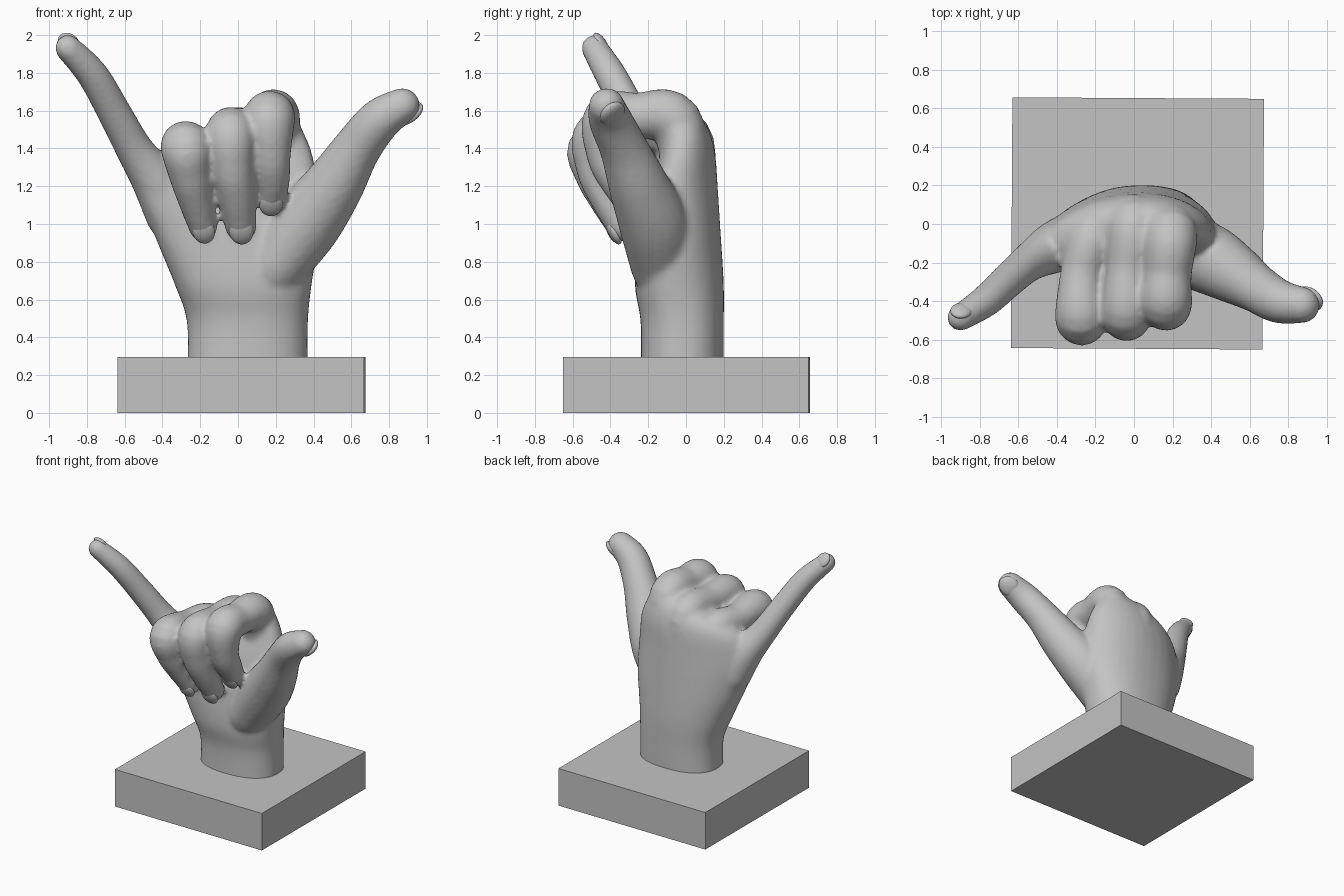
import bpy, bmesh, math
from mathutils import Vector, Matrix

cube = bpy.data.objects.get("Cube")
if cube:
    bpy.data.objects.remove(cube, do_unlink=True)

grey = bpy.data.materials.new("plain_grey")
grey.use_nodes = True
grey.diffuse_color = (0.55, 0.55, 0.55, 1)
grey.node_tree.nodes["Principled BSDF"].inputs["Base Color"].default_value = grey.diffuse_color


def make_object(name, bm):
    mesh = bpy.data.meshes.new(name)
    bm.to_mesh(mesh)
    bm.free()
    mesh.materials.append(grey)
    obj = bpy.data.objects.new(name, mesh)
    bpy.context.collection.objects.link(obj)
    return obj


def spline(keys, steps):
    """Smooth path through keys of any dimension."""
    pts = [keys[0]] + keys + [keys[-1]]
    out = []
    for a, b, c, d in zip(pts, pts[1:], pts[2:], pts[3:]):
        for i in range(steps):
            t = i / steps
            out.append([0.5 * (2 * q + (r - p) * t + (2 * p - 5 * q + 4 * r - s) * t ** 2
                               + (3 * q - p - 3 * r + s) * t ** 3)
                        for p, q, r, s in zip(a, b, c, d)])
    return out + [list(keys[-1])]


def loft(bm, outlines):
    """Closed skin over a stack of outlines."""
    rings = [[bm.verts.new(p) for p in outline] for outline in outlines]
    for low, high in zip(rings, rings[1:]):
        for i in range(len(low)):
            j = (i + 1) % len(low)
            bm.faces.new((low[i], low[j], high[j], high[i]))
    bm.faces.new(rings[0][::-1])
    bm.faces.new(rings[-1])


def add_digit(bm, keys, sides=20):
    """Tapering limb with round ends; keys are x, y, z, radius."""
    path = [(Vector(p[:3]), p[3]) for p in spline(keys, 6)]
    count = len(path)
    stations = [(c, r, (path[min(i + 1, count - 1)][0] - path[max(i - 1, 0)][0]).normalized())
                for i, (c, r) in enumerate(path)]

    def cap(station, sign):
        c, r, t = station
        angles = [math.radians(a) for a in (20, 40, 60, 80)]
        return [(c + t * sign * r * math.sin(a), r * math.cos(a), t) for a in angles]

    stations = cap(stations[0], -1)[::-1] + stations + cap(stations[-1], 1)
    outlines = []
    for c, r, t in stations:
        u = (Vector((1, 0, 0)) - t * t.x).normalized()
        v = t.cross(u)
        angles = [2 * math.pi * i / sides for i in range(sides)]
        outlines.append([c + r * (u * math.cos(a) + v * math.sin(a)) for a in angles])
    loft(bm, outlines)


def add_palm(bm, keys, sides=40):
    """Loft of oval sections; keys are z, x min, x max, y min, y max, bend."""
    outlines = []
    for z, x0, x1, y0, y1, bend in spline(keys, 5):
        outline = []
        for i in range(sides):
            a = 2 * math.pi * i / sides
            c, s = math.cos(a), math.sin(a)
            x = (x0 + x1) / 2 + (x1 - x0) / 2 * math.copysign(abs(c) ** 0.85, c)
            y = (y0 + y1) / 2 + (y1 - y0) / 2 * math.copysign(abs(s) ** 0.85, s)
            outline.append((x, y - bend * (x - 0.08) ** 2, z))
        outlines.append(outline)
    loft(bm, outlines)


def add_nail(name, keys, facing):
    """Thin curved nail at the end of a digit."""
    end, prev = Vector(keys[-1][:3]), Vector(keys[-2][:3])
    r = keys[-1][3]
    along = (end - prev).normalized()
    up = Vector(facing)
    up = (up - along * up.dot(along)).normalized()
    side = along.cross(up)
    centre = end + up * r * 0.66 + along * r * 0.05
    turn = Matrix((side, along, up)).transposed().to_4x4()
    bm = bmesh.new()
    bmesh.ops.create_uvsphere(bm, u_segments=24, v_segments=12, radius=r,
                              matrix=Matrix.Translation(centre) @ turn
                              @ Matrix.Diagonal((0.76, 0.9, 0.36, 1)))
    make_object(name, bm).data.shade_smooth()


# Plinth, turned very slightly
bm = bmesh.new()
bmesh.ops.create_cube(bm, size=1, matrix=Matrix.Translation((0.018, 0.003, 0.148))
                      @ Matrix.Rotation(-0.006, 4, 'Z') @ Matrix.Diagonal((1.305, 1.3, 0.296, 1)))
make_object("plinth", bm)

# Wrist and palm sections
palm = [(0.2, -0.27, 0.37, -0.24, 0.2, 0),
        (0.48, -0.27, 0.37, -0.24, 0.2, 0),
        (0.68, -0.335, 0.39, -0.27, 0.2, 0.1),
        (0.95, -0.445, 0.43, -0.25, 0.185, 0.25),
        (1.2, -0.52, 0.42, -0.2, 0.17, 0.4),
        (1.38, -0.42, 0.39, -0.14, 0.155, 0.4),
        (1.5, -0.18, 0.34, -0.12, 0.12, 0.3),
        (1.58, 0.03, 0.3, -0.1, 0.07, 0.3)]

# Folded and outstretched digits, each with the way its nail faces
digits = {
    "index": ([(0.17, 0.01, 1.2, 0.12), (0.19, -0.055, 1.545, 0.14), (0.175, -0.26, 1.57, 0.125),
               (0.165, -0.41, 1.55, 0.138), (0.175, -0.42, 1.36, 0.105),
               (0.18, -0.37, 1.24, 0.095), (0.175, -0.31, 1.14, 0.084)], (0, -1, -0.2)),
    "middle": ([(-0.02, 0.03, 1.15, 0.12), (0.0, 0.0, 1.46, 0.135), (-0.03, -0.24, 1.49, 0.115),
                (-0.04, -0.46, 1.475, 0.132), (-0.03, -0.47, 1.3, 0.113),
                (-0.01, -0.42, 1.16, 0.102), (0.015, -0.335, 0.99, 0.085)], (0, -1, -0.2)),
    "ring": ([(-0.17, -0.01, 1.1, 0.12), (-0.21, -0.05, 1.365, 0.13), (-0.27, -0.26, 1.4, 0.113),
              (-0.275, -0.485, 1.405, 0.136), (-0.255, -0.475, 1.26, 0.112),
              (-0.225, -0.42, 1.13, 0.094), (-0.185, -0.345, 0.985, 0.077)], (0, -1, -0.2)),
    "little": ([(-0.35, -0.09, 1.05, 0.14), (-0.43, -0.13, 1.22, 0.13), (-0.545, -0.2, 1.39, 0.1),
                (-0.655, -0.295, 1.59, 0.09), (-0.77, -0.4, 1.79, 0.084),
                (-0.9, -0.485, 1.932, 0.07)], (0.2, 0.8, 0.5)),
    "thumb": ([(0.2, -0.13, 0.78, 0.165), (0.36, -0.17, 1.0, 0.185), (0.505, -0.25, 1.2, 0.16),
               (0.63, -0.33, 1.4, 0.128), (0.75, -0.4, 1.55, 0.115),
               (0.868, -0.42, 1.625, 0.096)], (0.5, 0.5, -0.7)),
}

# Hand fused into one smooth skin
bm = bmesh.new()
add_palm(bm, palm)
for keys, facing in digits.values():
    add_digit(bm, keys)
hand = make_object("hand", bm)
remesh = hand.modifiers.new("fuse", 'REMESH')
remesh.mode = 'VOXEL'
remesh.voxel_size = 0.018
remesh.use_smooth_shade = True
soften = hand.modifiers.new("soften", 'SMOOTH')
soften.factor = 0.5
soften.iterations = 5

# Nails
for name, (keys, facing) in digits.items():
    add_nail(name + "_nail", keys, facing)
